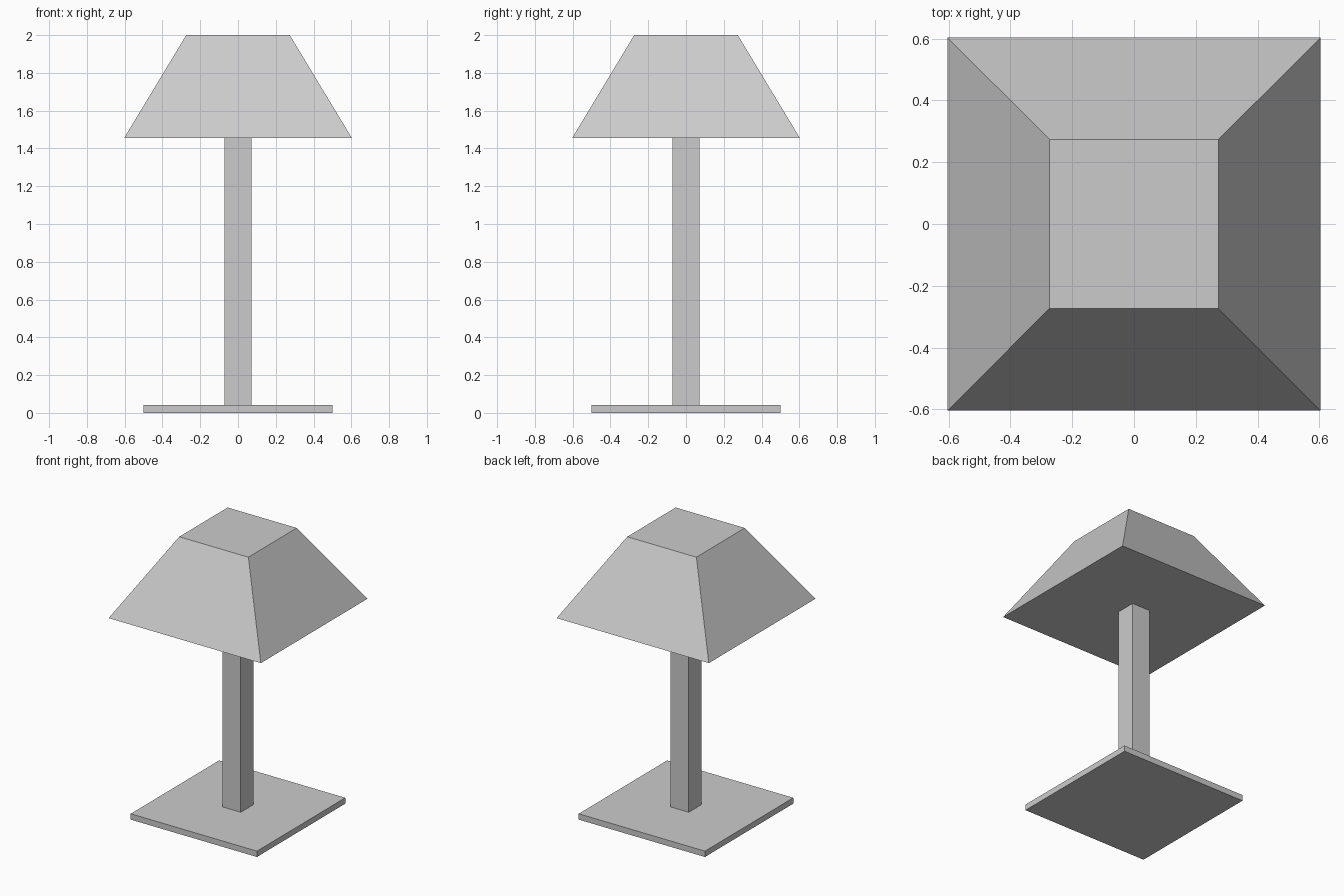
import bpy
import bmesh

if "Cube" in bpy.data.objects:
    bpy.data.objects.remove(bpy.data.objects["Cube"])


def square_frustum(name, z0, z1, half_bottom, half_top):
    """Closed square block whose half-width may change from bottom to top."""
    bm = bmesh.new()
    bmesh.ops.create_cube(bm, size=2)
    for v in bm.verts:
        top = v.co.z > 0
        half = half_top if top else half_bottom
        v.co.x *= half
        v.co.y *= half
        v.co.z = z1 if top else z0
    mesh = bpy.data.meshes.new(name)
    bm.to_mesh(mesh)
    bm.free()
    obj = bpy.data.objects.new(name, mesh)
    bpy.context.collection.objects.link(obj)
    return obj


BASE_TOP = 0.042
SHADE_BOTTOM = 1.455

# Flat square foot
square_frustum("base", 0, BASE_TOP, 0.5, 0.5)
# Square upright
square_frustum("post", BASE_TOP, SHADE_BOTTOM, 0.072, 0.072)
# Tapered closed lampshade
square_frustum("shade", SHADE_BOTTOM, 2.0, 0.603, 0.274)
